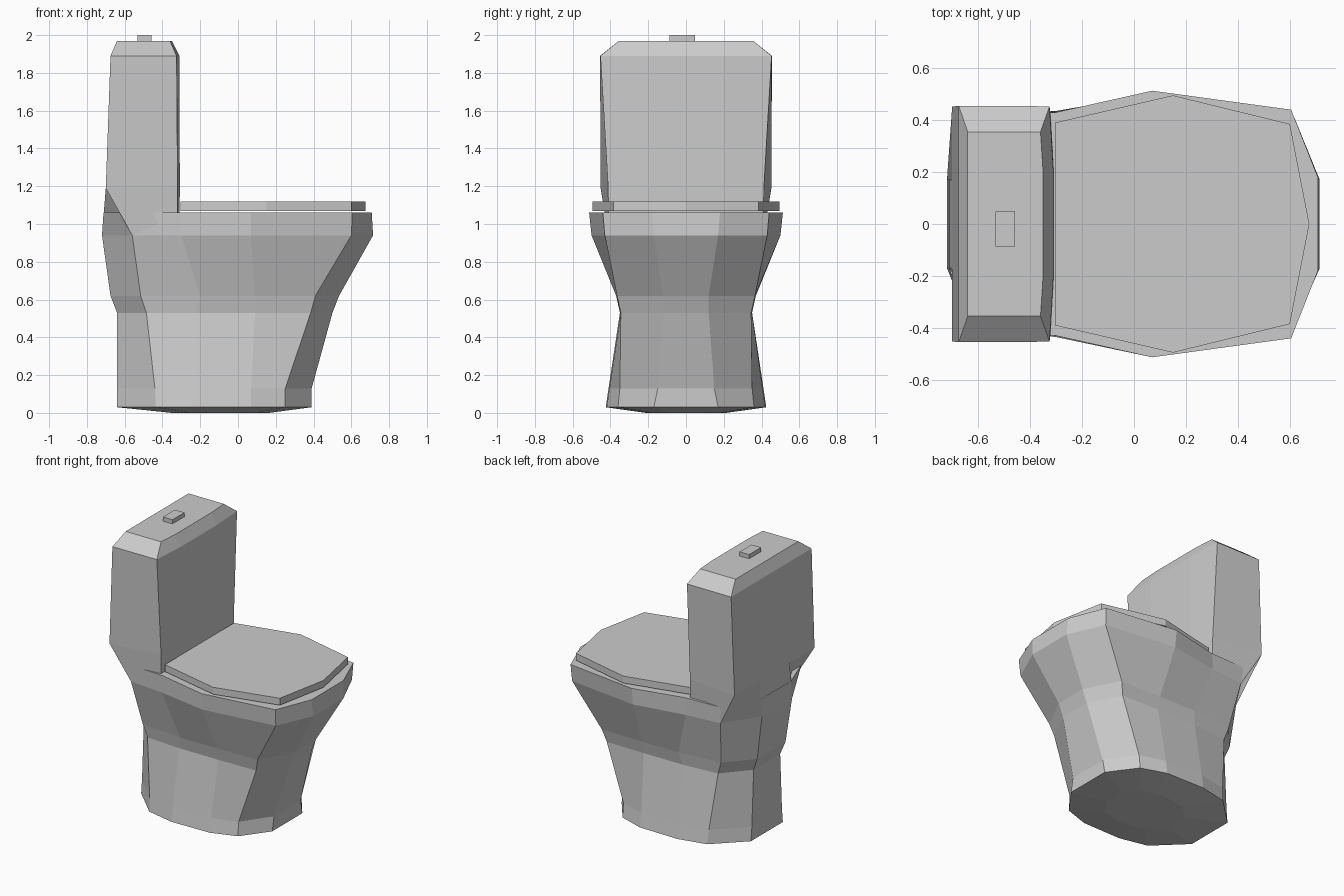
import bpy, bmesh

if "Cube" in bpy.data.objects:
    bpy.data.objects.remove(bpy.data.objects["Cube"])


def make_object(name, bm):
    bmesh.ops.recalc_face_normals(bm, faces=bm.faces[:])
    mesh = bpy.data.meshes.new(name)
    bm.to_mesh(mesh)
    bm.free()
    ob = bpy.data.objects.new(name, mesh)
    bpy.context.collection.objects.link(ob)
    return ob


def loft(name, levels):
    """levels: (z, half outline from +x or -x end with y >= 0), mirrored across y."""
    bm = bmesh.new()
    rings = []
    for z, half in levels:
        outline = list(half) + [(x, -y) for x, y in reversed(half) if y > 0]
        rings.append([bm.verts.new((x, y, z)) for x, y in outline])
    n = len(rings[0])
    for a, b in zip(rings, rings[1:]):
        for i in range(n):
            j = (i + 1) % n
            bm.faces.new((a[i], a[j], b[j], b[i]))
    bm.faces.new(rings[0])
    bm.faces.new(rings[-1])
    return make_object(name, bm)


# Pedestal and bowl: front, front corner, side, rear side, back corner, back
foot = [(.39, .17), (.25, .36), (.07, .42), (-.23, .425), (-.435, .38), (-.64, .18)]
loft("pedestal_bowl", [
    (0.0, [(x * .5 - .03, y * .5) for x, y in foot]),
    (.03, foot),
    (.13, [(.39, .15), (.25, .35), (.07, .405), (-.23, .41), (-.44, .37), (-.64, .17)]),
    (.53, [(.50, .12), (.385, .345), (.09, .35), (-.22, .35), (-.485, .33), (-.64, .15)]),
    (.62, [(.535, .12), (.41, .365), (.09, .37), (-.20, .37), (-.515, .34), (-.675, .16)]),
    (.94, [(.715, .17), (.60, .43), (.07, .50), (-.30, .435), (-.56, .41), (-.72, .17)]),
    (1.06, [(.708, .18), (.605, .44), (.07, .513), (-.30, .43), (-.62, .42), (-.712, .17)]),
])

# Cistern with flared back and bevelled top
loft("cistern", [
    (.94, [(-.72, .17), (-.56, .41), (-.32, .41), (-.31, .2)]),
    (1.19, [(-.70, .17), (-.70, .452), (-.32, .412), (-.308, .2)]),
    (1.89, [(-.675, .17), (-.675, .455), (-.325, .453), (-.31, .2)]),
    (1.97, [(-.64, .17), (-.64, .355), (-.36, .355), (-.35, .2)]),
])

# Closed lid
lid = [(.675, 0), (.60, .385), (.15, .495), (-.305, .39)]
loft("lid", [(1.07, lid), (1.12, lid)])

# Flush button
bm = bmesh.new()
bmesh.ops.create_cube(bm, size=1)
bmesh.ops.scale(bm, vec=(.075, .135, .05), verts=bm.verts[:])
bmesh.ops.translate(bm, vec=(-.495, -.02, 1.975), verts=bm.verts[:])
make_object("flush_button", bm)
